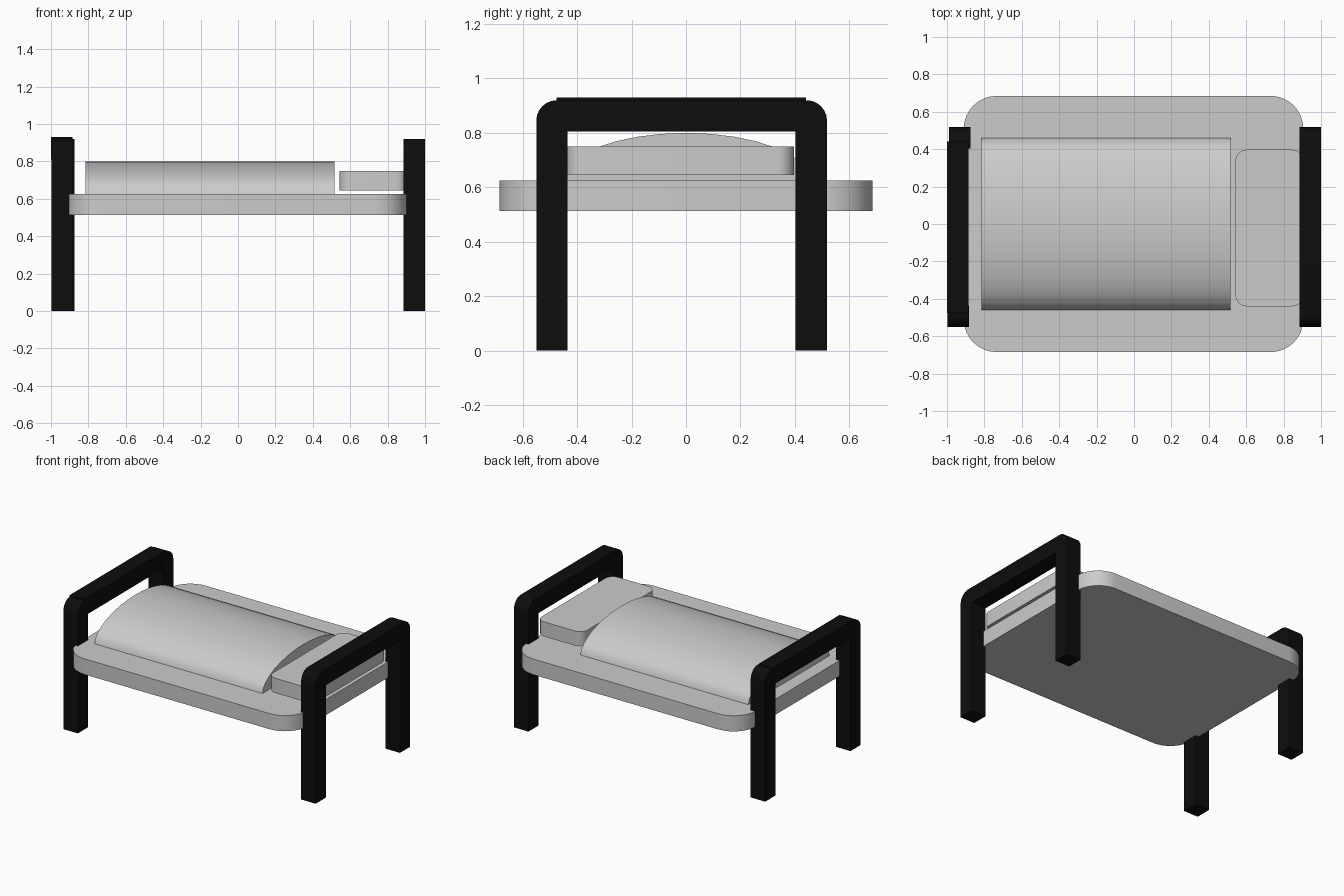
import bpy
import bmesh
from math import sin, cos, pi
from mathutils import Vector

if "Cube" in bpy.data.objects:
    bpy.data.objects.remove(bpy.data.objects["Cube"])

black = bpy.data.materials.new("black_frame")
black.diffuse_color = (0.004, 0.004, 0.004, 1)
black.use_nodes = True
black.node_tree.nodes["Principled BSDF"].inputs["Base Color"].default_value = black.diffuse_color


def prism(name, outline, direction, mat=None):
    """Extrude a closed 3D outline along a direction."""
    bm = bmesh.new()
    face = bm.faces.new([bm.verts.new(p) for p in outline])
    new = bmesh.ops.extrude_face_region(bm, geom=[face])["geom"]
    bmesh.ops.translate(bm, vec=Vector(direction),
                        verts=[g for g in new if isinstance(g, bmesh.types.BMVert)])
    bmesh.ops.recalc_face_normals(bm, faces=bm.faces)
    mesh = bpy.data.meshes.new(name)
    bm.to_mesh(mesh)
    bm.free()
    obj = bpy.data.objects.new(name, mesh)
    bpy.context.collection.objects.link(obj)
    if mat:
        mesh.materials.append(mat)
    bpy.ops.object.select_all(action="DESELECT")
    obj.select_set(True)
    bpy.context.view_layer.objects.active = obj
    bpy.ops.object.shade_smooth_by_angle(angle=pi / 6)
    return obj


def arc(cx, cy, rx, ry, a0, a1, n):
    return [(cx + rx * cos(a0 + (a1 - a0) * i / n),
             cy + ry * sin(a0 + (a1 - a0) * i / n)) for i in range(n + 1)]


def rounded_slab(name, x0, x1, y0, y1, z0, z1, r, n=8):
    pts = []
    corners = [(x1 - r, y1 - r), (x0 + r, y1 - r), (x0 + r, y0 + r), (x1 - r, y0 + r)]
    for k, (cx, cy) in enumerate(corners):
        pts += arc(cx, cy, r, r, k * pi / 2, (k + 1) * pi / 2, n)
    return prism(name, [(x, y, z0) for x, y in pts], (0, 0, z1 - z0))


def arch(y0, y1, top, width, bar, r):
    """Upside-down U outline with rounded outer corners."""
    return ([(y0, 0)] + arc(y0 + r, top - r, r, r, pi, pi / 2, 6)
            + arc(y1 - r, top - r, r, r, pi / 2, 0, 6)
            + [(y1, 0), (y1 - width, 0), (y1 - width, top - bar),
               (y0 + width, top - bar), (y0 + width, 0)])


# Mattress base and pillow
rounded_slab("mattress", -0.91, 0.905, -0.685, 0.685, 0.513, 0.625, 0.175)
rounded_slab("pillow", 0.543, 0.905, -0.44, 0.397, 0.645, 0.75, 0.06)

# Blanket: half-elliptical dome
dome = arc(0, 0.62, 0.46, 0.18, 0, pi, 16)
prism("blanket", [(-0.815, y, z) for y, z in dome], (1.33, 0, 0))

# Right-hand frame in one piece
prism("head_frame", [(0.885, y, z) for y, z in arch(-0.55, 0.518, 0.92, 0.115, 0.115, 0.075)],
      (0.115, 0, 0), black)

# Left-hand frame: two posts with rounded outer corners, joined by a rail
R, TOP = 0.075, 0.92
front_post = ([(-0.55, 0)] + arc(-0.55 + R, TOP - R, R, R, pi, pi / 2, 6)
              + [(-0.435, TOP), (-0.435, 0)])
back_post = ([(0.518, 0)] + arc(0.518 - R, TOP - R, R, R, 0, pi / 2, 6)
             + [(0.403, TOP), (0.403, 0)])
rail = [(-0.475, 0.81), (-0.475, 0.93), (0.44, 0.93), (0.44, 0.81)]
for name, x, pts in (("foot_front_post", -0.998, front_post),
                     ("foot_back_post", -0.99, back_post),
                     ("foot_rail", -1.0, rail)):
    prism(name, [(x, y, z) for y, z in pts], (0.115, 0, 0), black)
